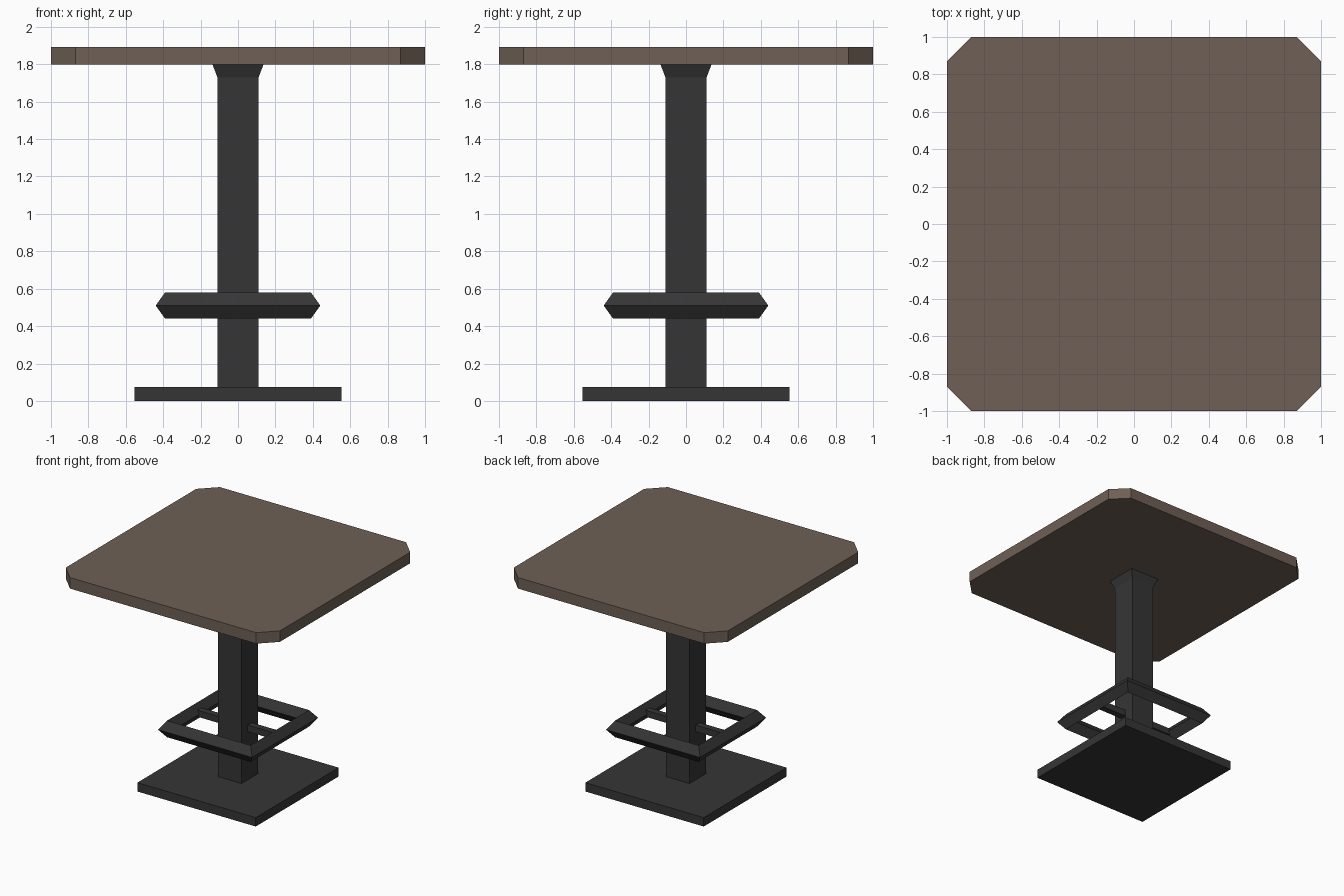
import bpy, bmesh, math

if "Cube" in bpy.data.objects:
    bpy.data.objects.remove(bpy.data.objects["Cube"])

def material(name, rgb):
    m = bpy.data.materials.new(name)
    m.diffuse_color = (*rgb, 1)
    m.use_nodes = True
    m.node_tree.nodes["Principled BSDF"].inputs["Base Color"].default_value = m.diffuse_color
    return m

wood = material("brown_wood", (0.158, 0.117, 0.092))
metal = material("dark_metal", (0.036, 0.036, 0.036))

def loft(name, rings, mat, closed=False):
    """Skin a list of equal-length point rings; cap the ends unless closed."""
    bm = bmesh.new()
    vs = [[bm.verts.new(p) for p in r] for r in rings]
    n, k = len(rings), len(rings[0])
    for i in range(n if closed else n - 1):
        a, b = vs[i], vs[(i + 1) % n]
        for j in range(k):
            bm.faces.new((a[j], a[(j + 1) % k], b[(j + 1) % k], b[j]))
    if not closed:
        bm.faces.new(vs[0])
        bm.faces.new(vs[-1])
    bmesh.ops.recalc_face_normals(bm, faces=bm.faces)
    me = bpy.data.meshes.new(name)
    bm.to_mesh(me)
    bm.free()
    me.materials.append(mat)
    ob = bpy.data.objects.new(name, me)
    bpy.context.collection.objects.link(ob)
    return ob

def square(h, z, hy=None, cx=0):
    hy = hy or h
    return [(cx + sx * h, sy * hy, z) for sx, sy in ((1, 1), (-1, 1), (-1, -1), (1, -1))]

def chamfered(h, c, z):
    k = h - c
    return [(x, y, z) for x, y in ((h, -k), (h, k), (k, h), (-k, h),
                                   (-h, k), (-h, -k), (-k, -h), (k, -h))]

# Table top with cut corners
loft("table_top", [chamfered(1, 0.13, 1.80), chamfered(1, 0.13, 1.893)], wood)

# Base plate
loft("base_plate", [square(0.553, 0), square(0.553, 0.075)], metal)

# Column with flared head
loft("column", [square(0.11, 0.075), square(0.11, 1.73), square(0.137, 1.80)], metal)

# Foot rest: square ring with diamond cross-section
loft("foot_ring", [square(0.39, 0.58), square(0.44, 0.51),
                   square(0.39, 0.44), square(0.34, 0.51)], metal, closed=True)

# Bars joining the column to the foot rest
for side, name in ((1, "right_bar"), (-1, "left_bar")):
    loft(name, [square(0.135, z, 0.0275, side * 0.235) for z in (0.4825, 0.5375)], metal)
